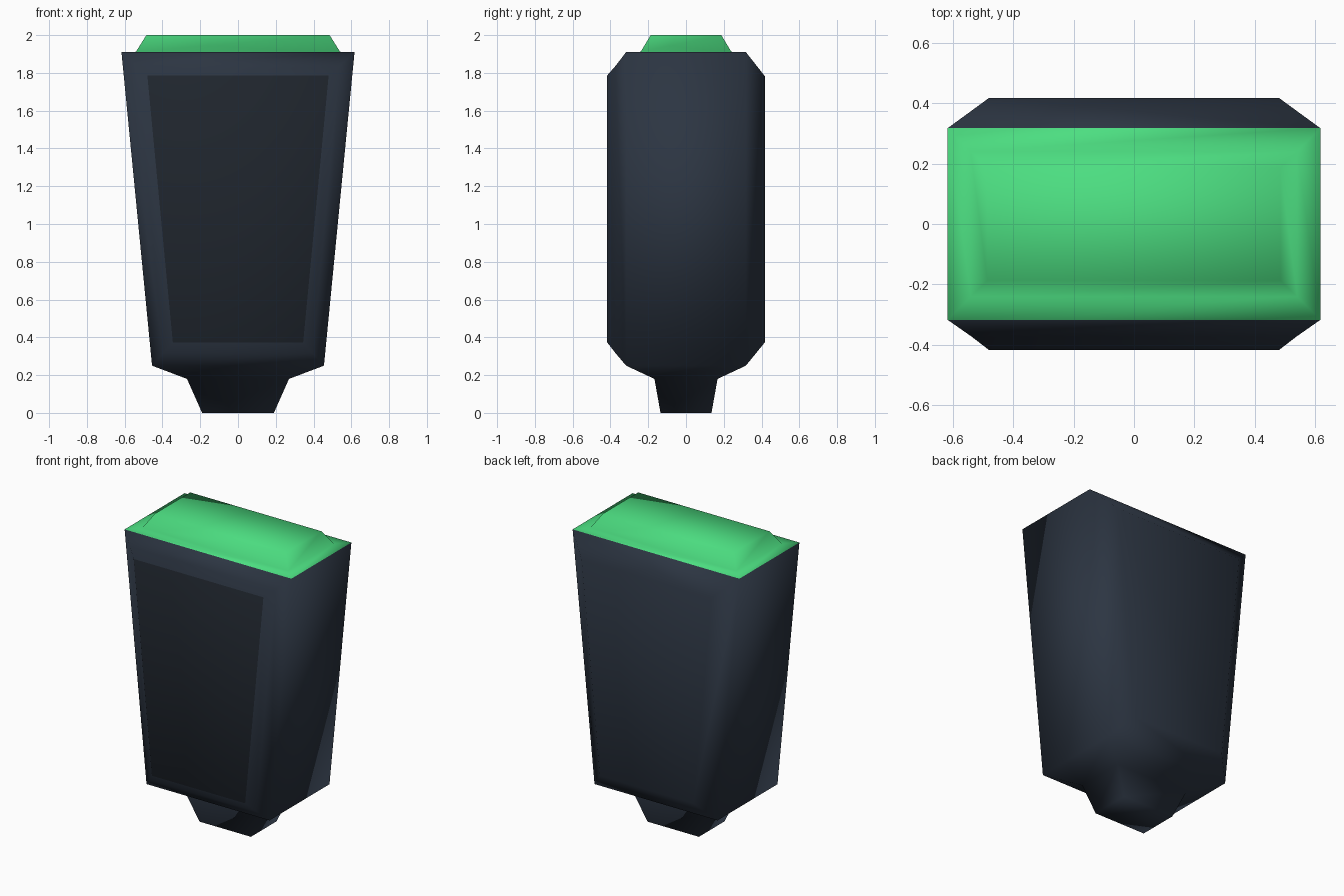
import bpy, bmesh

if "Cube" in bpy.data.objects:
    bpy.data.objects.remove(bpy.data.objects["Cube"])


def srgb(r, g, b):
    lin = [(c / 255 / 12.92) if c / 255 < 0.04045 else ((c / 255 + 0.055) / 1.055) ** 2.4
           for c in (r, g, b)]
    return (*lin, 1.0)


def material(name, rgb):
    m = bpy.data.materials.new(name)
    m.diffuse_color = srgb(*rgb)
    m.use_nodes = True
    m.node_tree.nodes["Principled BSDF"].inputs["Base Color"].default_value = m.diffuse_color
    return m


MATS = [material("dark_slate", (44, 53, 66)),
        material("screen_black", (31, 37, 45)),
        material("bright_green", (76, 222, 129))]
SLATE, SCREEN, GREEN = range(3)

bm = bmesh.new()


def level(hx, hy, z):
    """Horizontal rectangle of four verts, front-left first, counter-clockwise."""
    return [bm.verts.new((sx * hx, sy * hy, z))
            for sx, sy in ((-1, -1), (1, -1), (1, 1), (-1, 1))]


def panel(top_hx, bottom_hx, y, z0, z1):
    """Upright trapezoid of four verts facing front or back."""
    return [bm.verts.new(p) for p in ((-bottom_hx, y, z0), (bottom_hx, y, z0),
                                      (top_hx, y, z1), (-top_hx, y, z1))]


def bridge(a, b, mat):
    for i in range(4):
        j = (i + 1) % 4
        bm.faces.new((a[i], a[j], b[j], b[i])).material_index = mat


def cap(loop, mat):
    bm.faces.new(loop).material_index = mat


# foot and underside, then the main tapered shell
foot_bottom = level(0.19, 0.135, 0.0)
foot_top = level(0.27, 0.167, 0.18)
low = level(0.455, 0.317, 0.25)
high = level(0.617, 0.317, 1.91)
cap(foot_bottom, SLATE)
bridge(foot_bottom, foot_top, SLATE)
bridge(foot_top, low, SLATE)
for a, b in ((1, 2), (3, 0)):
    cap((low[a], low[b], high[b], high[a]), SLATE)

# front: chamfered frame, then the screen
front_outer = [low[0], low[1], high[1], high[0]]
front_frame = panel(0.537, 0.395, -0.373, 0.316, 1.837)
front_screen = panel(0.48, 0.345, -0.417, 0.373, 1.787)
bridge(front_outer, front_frame, SLATE)
bridge(front_frame, front_screen, SLATE)
cap(front_screen, SCREEN)

# back: chamfer and plain panel
back_outer = [low[3], low[2], high[2], high[3]]
back_panel = panel(0.48, 0.345, 0.417, 0.373, 1.783)
bridge(back_outer, back_panel, SLATE)
cap(back_panel, SLATE)

# green top: flat rim and raised light
light_base = level(0.54, 0.24, 1.912)
light_top = level(0.485, 0.187, 2.0)
bridge(high, light_base, GREEN)
bridge(light_base, light_top, GREEN)
cap(light_top, GREEN)

bmesh.ops.recalc_face_normals(bm, faces=bm.faces)
for f in bm.faces:
    f.smooth = True
mesh = bpy.data.meshes.new("tapered_casing")
bm.to_mesh(mesh)
bm.free()
for m in MATS:
    mesh.materials.append(m)
casing = bpy.data.objects.new("tapered_casing", mesh)
bpy.context.collection.objects.link(casing)
